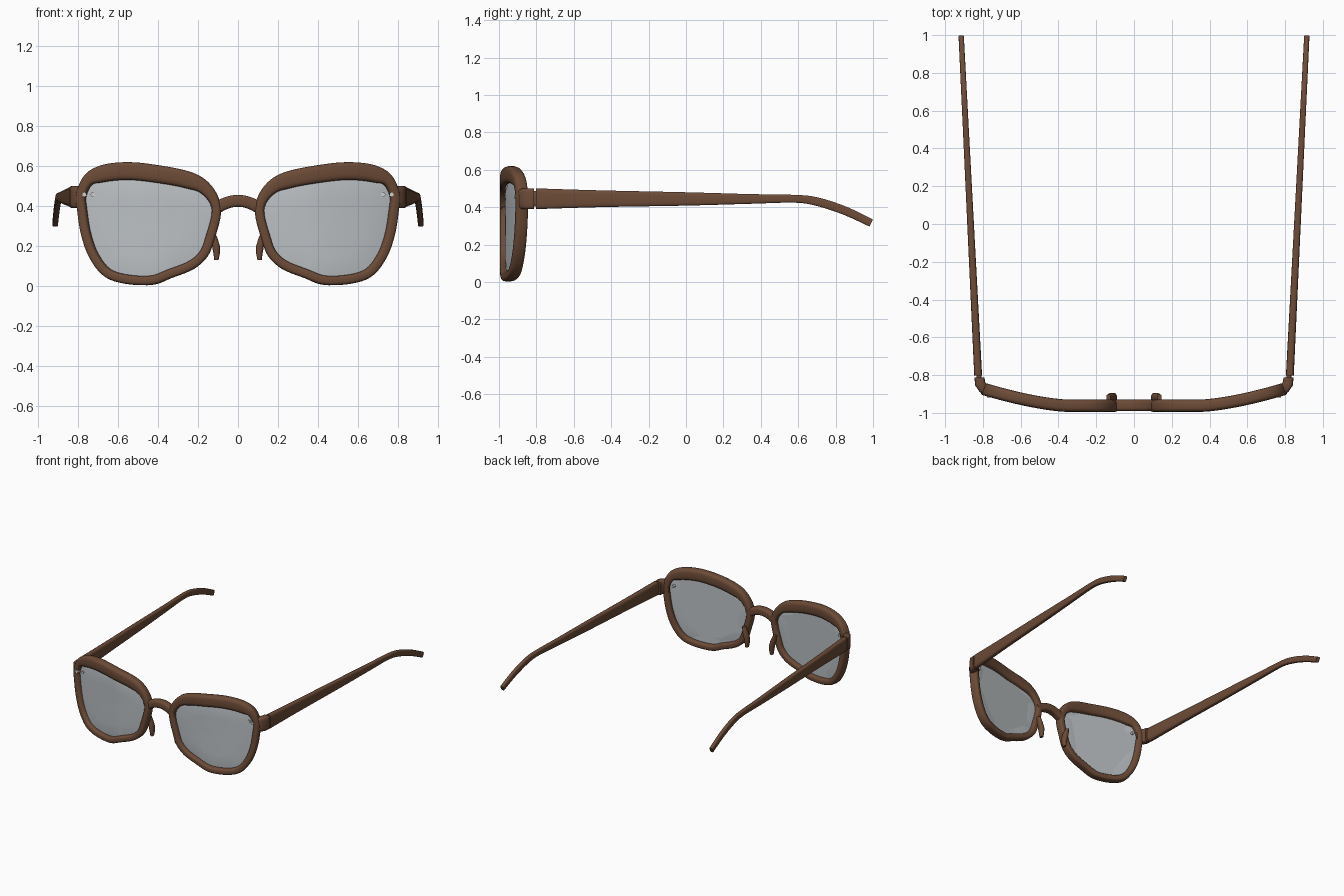
import bpy, bmesh, math
from mathutils import Vector as V

cube = bpy.data.objects.get("Cube")
if cube:
    bpy.data.objects.remove(cube)


def material(name, color, rough):
    m = bpy.data.materials.new(name)
    m.use_nodes = True
    m.diffuse_color = (*color, 1)
    node = m.node_tree.nodes["Principled BSDF"]
    node.inputs["Base Color"].default_value = (*color, 1)
    node.inputs["Roughness"].default_value = rough
    return m


brown = material("brown frame", (0.15, 0.07, 0.038), 0.5)
grey = material("grey lens", (0.5, 0.53, 0.55), 0.4)
silver = material("silver rivet", (0.62, 0.62, 0.62), 0.4)


def section(center, u, v, power=4, count=16):
    """Rounded-rectangle ring spanned by the half-axes u and v."""
    def soft(t):
        return math.copysign(abs(t) ** (2 / power), t)
    angles = [2 * math.pi * (i + 0.5) / count for i in range(count)]
    return [center + u * soft(math.cos(a)) + v * soft(math.sin(a)) for a in angles]


def loft(name, rings, mat, closed=False, caps=True, mirror=True, thick=0, angle=40):
    """Skin a list of equal rings, optionally mirrored to the other side."""
    bm = bmesh.new()
    rows = [[bm.verts.new(p) for p in ring] for ring in rings]
    pairs = list(zip(rows, rows[1:])) + ([(rows[-1], rows[0])] if closed else [])
    for a, b in pairs:
        for i in range(len(a)):
            j = (i + 1) % len(a)
            bm.faces.new((a[i], a[j], b[j], b[i]))
    if caps and not closed:
        bm.faces.new(rows[0])
        bm.faces.new(rows[-1])
    bmesh.ops.recalc_face_normals(bm, faces=bm.faces)
    mesh = bpy.data.meshes.new(name)
    bm.to_mesh(mesh)
    bm.free()
    mesh.materials.append(mat)
    ob = bpy.data.objects.new(name, mesh)
    bpy.context.collection.objects.link(ob)
    bpy.ops.object.select_all(action='DESELECT')
    ob.select_set(True)
    bpy.context.view_layer.objects.active = ob
    bpy.ops.object.shade_smooth_by_angle(angle=math.radians(angle))
    if thick:
        solid = ob.modifiers.new("thickness", 'SOLIDIFY')
        solid.thickness, solid.offset = thick, 0
    if mirror:
        ob.modifiers.new("mirror", 'MIRROR').use_mirror_merge = False
    return ob


def spline(pts, steps, closed=False):
    """Catmull-Rom curve through the points."""
    n, out = len(pts), []
    for i in range(n if closed else n - 1):
        p0, p1, p2, p3 = [pts[k % n] if closed else pts[min(max(k, 0), n - 1)]
                          for k in range(i - 1, i + 3)]
        for s in range(steps):
            t = s / steps
            out.append(0.5 * (2 * p1 + (p2 - p0) * t + (2 * p0 - 5 * p1 + 4 * p2 - p3) * t * t
                              + (3 * p1 - p0 - 3 * p2 + p3) * t ** 3))
    return out if closed else out + [pts[-1]]


def wrap(x):
    """Depth of the curved front at a given x."""
    return -0.962 + 0.09 * max(0, (x - 0.35) / 0.45) ** 1.5


# Rim outline, clockwise from the nose side
outline = spline([V((x, 0, z)) for x, z in (
    (.085, .36), (.10, .45), (.16, .53), (.25, .575), (.40, .605), (.55, .62),
    (.68, .605), (.765, .555), (.805, .46), (.80, .37), (.78, .25), (.74, .14),
    (.67, .05), (.57, .012), (.43, .005), (.33, .04), (.22, .085), (.15, .15),
    (.115, .24))], 5, True)

# Rims, with a thicker brow
rim_rings, lens_edge = [], []
for i, p in enumerate(outline):
    tangent = (outline[(i + 1) % len(outline)] - outline[i - 1]).normalized()
    out = V((-tangent.z, 0, tangent.x))
    width = 0.047 + 0.043 * max(0, out.z) ** 2
    mid = p - out * width / 2
    slope = (wrap(mid.x + 0.01) - wrap(mid.x - 0.01)) / 0.02
    across = V((out.x, out.x * slope, out.z)) * width / 2
    depth = V((-slope, 1, 0)).normalized() * 0.033
    rim_rings.append(section(V((mid.x, wrap(mid.x), mid.z)), across, depth, 3.5))
    lens_edge.append(p - out * width * 0.9)
loft("rims", rim_rings, brown, closed=True)

# Lenses following the wrap of the front
middle = V((0.45, 0, 0.3))
lens_rings = []
for scale in (1, 0.8, 0.6, 0.4, 0.2, 0.02):
    ring = [middle.lerp(p, scale) for p in lens_edge]
    lens_rings.append([V((p.x, wrap(p.x), p.z)) for p in ring])
loft("lenses", lens_rings, grey, thick=0.012)

# Arched bridge
bridge = []
for i in range(17):
    x = -0.12 + 0.24 * i / 16
    arch = V((x, -0.96, 0.426 - 3.2 * x * x))
    normal = V((6.4 * x, 0, 1)).normalized()
    bridge.append(section(arch, normal * 0.03, V((0, 0.03, 0))))
loft("bridge", bridge, brown, mirror=False)

# Nose pads
pads = []
for x, z, half in ((.135, .285, .012), (.122, .24, .019), (.11, .20, .02),
                   (.107, .16, .016), (.108, .13, .011)):
    pads.append(section(V((x, -0.918, z)), V((half, 0, 0)), V((0, half + 0.004, 0)), 2.5))
loft("nose_pads", pads, brown)

# Hinge blocks turning the corner
hinges = []
for x, y, dx, dy, half in ((.765, -.885, .015, .025, .045), (.80, -.866, .018, .022, .055),
                           (.815, -.845, .026, .01, .056), (.818, -.812, .027, 0, .054)):
    hinges.append(section(V((x, y, .445)), V((dx, -dy, 0)), V((0, 0, half)), 5))
loft("hinge_blocks", hinges, brown)
loft("hinge_pins", [section(V((.82, y, .445)), V((.014, 0, 0)), V((0, 0, .042)))
                    for y in (-.82, -.79)], brown)

# Temple arms with a drooping tip
path = spline([V((y, z, half)) for y, z, half in (
    (-.803, .445, .056), (-.45, .445, .045), (0, .444, .036), (.35, .444, .026),
    (.58, .445, .021), (.70, .43, .023), (.85, .381, .023), (.99, .315, .021))], 4)
arms = []
for i, p in enumerate(path):
    a, b = path[max(i - 1, 0)], path[min(i + 1, len(path) - 1)]
    up = V((0, a.y - b.y, b.x - a.x)).normalized()
    t = (p.x + 0.803) / 1.8
    arms.append(section(V((0.825 + 0.09 * t, p.x, p.y)),
                        V((0.021 - 0.007 * t, 0, 0)), up * p.z, 4))
loft("temple_arms", arms, brown)

# Rivets on the rim and the lens
for name, x, front in (("rim_rivets", .768, .036), ("lens_rivets", .727, .012)):
    y = wrap(x) - front
    loft(name, [section(V((x, y + d, .457)), V((.011, 0, 0)), V((0, 0, .011)), 2)
                for d in (0, .03)], silver)
